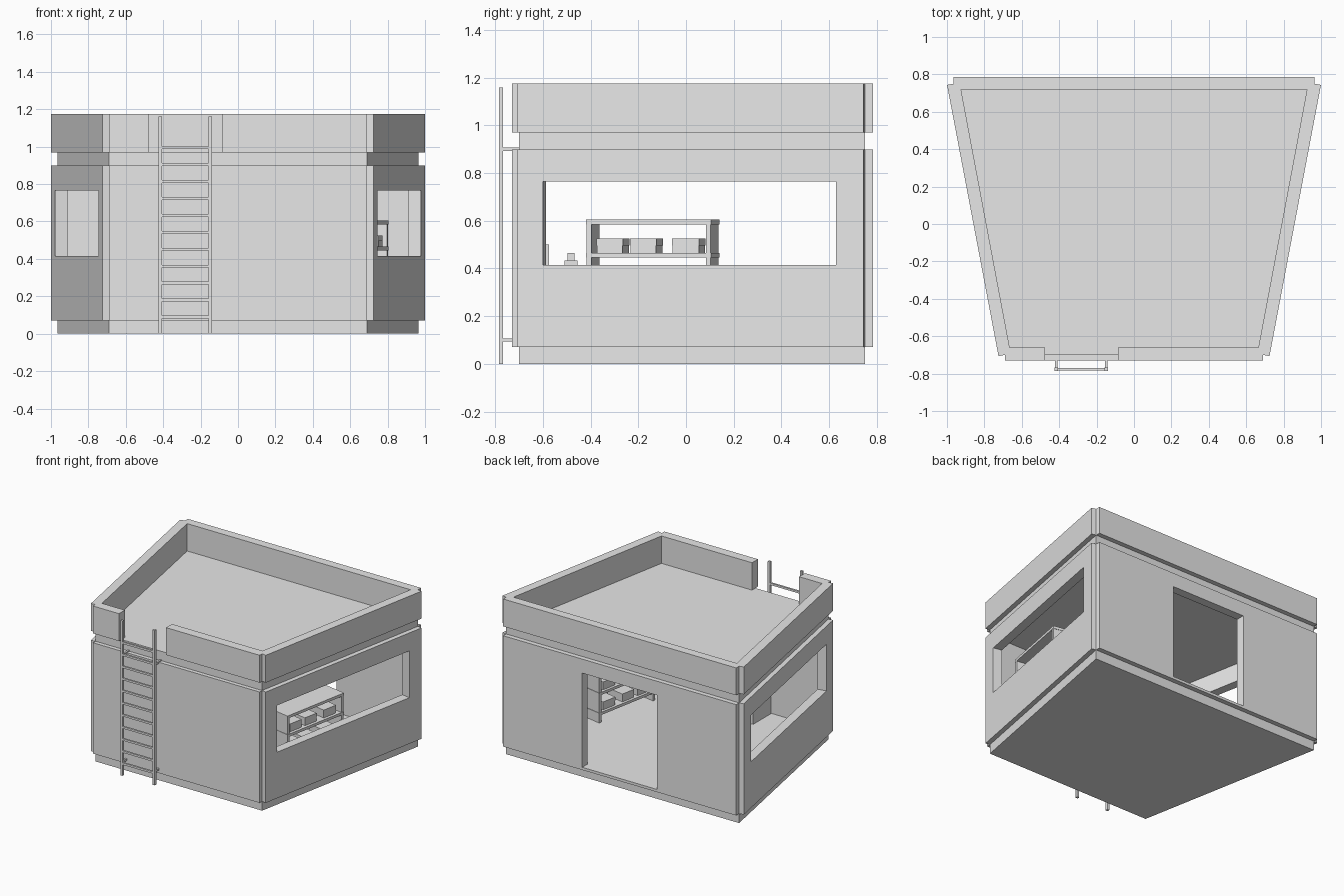
import bpy, bmesh, math
from mathutils import Vector

if "Cube" in bpy.data.objects:
    bpy.data.objects.remove(bpy.data.objects["Cube"])

grey = bpy.data.materials.new("plain_grey")
grey.diffuse_color = (0.8, 0.8, 0.8, 1)
grey.use_nodes = True
grey.node_tree.nodes["Principled BSDF"].inputs["Base Color"].default_value = grey.diffuse_color


def solids(name, parts):
    """One object made of upright prisms: (outline, bottom, top)."""
    bm = bmesh.new()
    for pts, z0, z1 in parts:
        lo = [bm.verts.new((p[0], p[1], z0)) for p in pts]
        hi = [bm.verts.new((p[0], p[1], z1)) for p in pts]
        n = len(pts)
        bm.faces.new(lo[::-1])
        bm.faces.new(hi)
        for i in range(n):
            j = (i + 1) % n
            bm.faces.new((lo[i], lo[j], hi[j], hi[i]))
    bmesh.ops.recalc_face_normals(bm, faces=bm.faces)
    me = bpy.data.meshes.new(name)
    bm.to_mesh(me)
    bm.free()
    me.materials.append(grey)
    ob = bpy.data.objects.new(name, me)
    bpy.context.collection.objects.link(ob)
    return ob


def rect(x0, x1, y0, y1):
    return [(x0, y0), (x1, y0), (x1, y1), (x0, y1)]


def trapezoid(xf, yf, xb, yb):
    return [(-xf, yf), (xf, yf), (xb, yb), (-xb, yb)]


def mirrored(pts):
    return [(-p[0], p[1]) for p in pts][::-1]


def cut(ob, cutters):
    for c in cutters:
        m = ob.modifiers.new("cut", "BOOLEAN")
        m.operation, m.solver, m.object = "DIFFERENCE", "EXACT", c
        bpy.context.view_layer.objects.active = ob
        bpy.ops.object.modifier_apply(modifier=m.name)


# Directions of the slanted right wall
front_c, back_c = Vector((0.69, -0.70)), Vector((0.965, 0.75))
along = (back_c - front_c).normalized()
out = Vector((along.y, -along.x))
T = 0.035
TOP = 1.175

# Cutters: room, roof well, windows, doorway, ladder gap
room = solids("room_cutter", [(trapezoid(0.665, -0.66, 0.925, 0.72), 0.09, 0.90)])
well = solids("well_cutter", [(trapezoid(0.665, -0.66, 0.925, 0.72), 0.97, 1.4)])
gap = solids("gap_cutter", [(rect(-0.475, -0.085, -0.9, -0.6), 0.97, 1.4)])
door = solids("door_cutter", [(rect(-0.31, 0.31, 0.65, 0.9), 0.09, 0.795)])


def on_wall(y):
    p = front_c + out * T
    return p + along * ((y - p.y) / along.y)


a, b = on_wall(-0.60), on_wall(0.63)
win = [a + out * 0.1, b + out * 0.1, b - out * 0.1, a - out * 0.1]
win_r = solids("window_cutter_right", [(win, 0.415, 0.765)])
win_l = solids("window_cutter_left", [(mirrored(win), 0.415, 0.765)])

# Hollow core of the building
core = solids("core", [(trapezoid(0.69, -0.70, 0.965, 0.75), 0, TOP)])
cut(core, [room, well, gap, door, win_r, win_l])

# Cladding panels in two bands: walls and parapet
side = [front_c, front_c + out * T, back_c + out * T, back_c]
for band, z0, z1 in (("wall", 0.07, 0.90), ("parapet", 0.97, TOP)):
    low = band == "wall"
    front = solids(band + "_panel_front", [(rect(-0.69, 0.69, -0.73, -0.70), z0, z1)])
    back = solids(band + "_panel_back", [(rect(-0.965, 0.965, 0.75, 0.785), z0, z1)])
    right = solids(band + "_panel_right", [(side, z0, z1)])
    left = solids(band + "_panel_left", [(mirrored(side), z0, z1)])
    if low:
        cut(back, [door])
        cut(right, [win_r])
        cut(left, [win_l])
    else:
        # The gap leaves two separate front parapet pieces
        cut(front, [gap])

for c in (room, well, gap, door, win_r, win_l):
    bpy.data.objects.remove(c)

# Ladder: rails, rungs and wall brackets
rails = [(-0.425, -0.407), (-0.158, -0.14)]
solids("ladder_rails", [(rect(x0, x1, -0.785, -0.767), 0, 1.16) for x0, x1 in rails])
solids("ladder_rungs", [(rect(-0.407, -0.158, -0.783, -0.769), 0.082 + 0.0905 * k, 0.097 + 0.0905 * k)
                        for k in range(11)])
solids("ladder_brackets", [(rect(x0 + 0.002, x1 - 0.002, -0.768, -0.70), z, z + 0.014)
                           for x0, x1 in rails for z in (0.093, 0.893)])

# Shelf unit along the right wall
origin = Vector((0.704, -0.42))


def on_shelf(a0, a1, d0, d1):
    return [origin + along * s - out * d for s, d in ((a0, d0), (a1, d0), (a1, d1), (a0, d1))]


L, D = 0.535, 0.185
levels = (0.145, 0.295, 0.445, 0.585)
solids("shelf_ends", [(on_shelf(s, s + 0.02, 0.002, D - 0.002), 0.09, 0.59) for s in (0.003, L - 0.023)])
solids("shelf_boards", [(on_shelf(0, L, 0, D), z, z + 0.02) for z in levels])

# Lidded boxes on the shelves
bodies, lids = [], []
for z in levels[:3]:
    for s0, s1 in ((0.042, 0.154), (0.185, 0.297), (0.363, 0.48)):
        bodies.append((on_shelf(s0 + 0.002, s1 - 0.002, 0.022, 0.165), z + 0.02, z + 0.052))
        lids.append((on_shelf(s0, s1, 0.02, 0.167), z + 0.052, z + 0.08))
solids("box_bodies", bodies)
solids("box_lids", lids)

# Small desk at the front wall with two items on it
desk = [(rect(-0.25, 0.15, -0.66, -0.44), 0.38, 0.40)]
desk += [(rect(x, x + 0.02, -0.655, -0.445), 0.09, 0.38) for x in (-0.245, 0.125)]
solids("desk", desk)
solids("desk_panel", [(rect(-0.2, 0.0, -0.655, -0.575), 0.40, 0.50)])
solids("desk_knob", [(rect(0.03, 0.085, -0.51, -0.455), 0.40, 0.433),
                     (rect(0.043, 0.073, -0.497, -0.467), 0.433, 0.465)])
